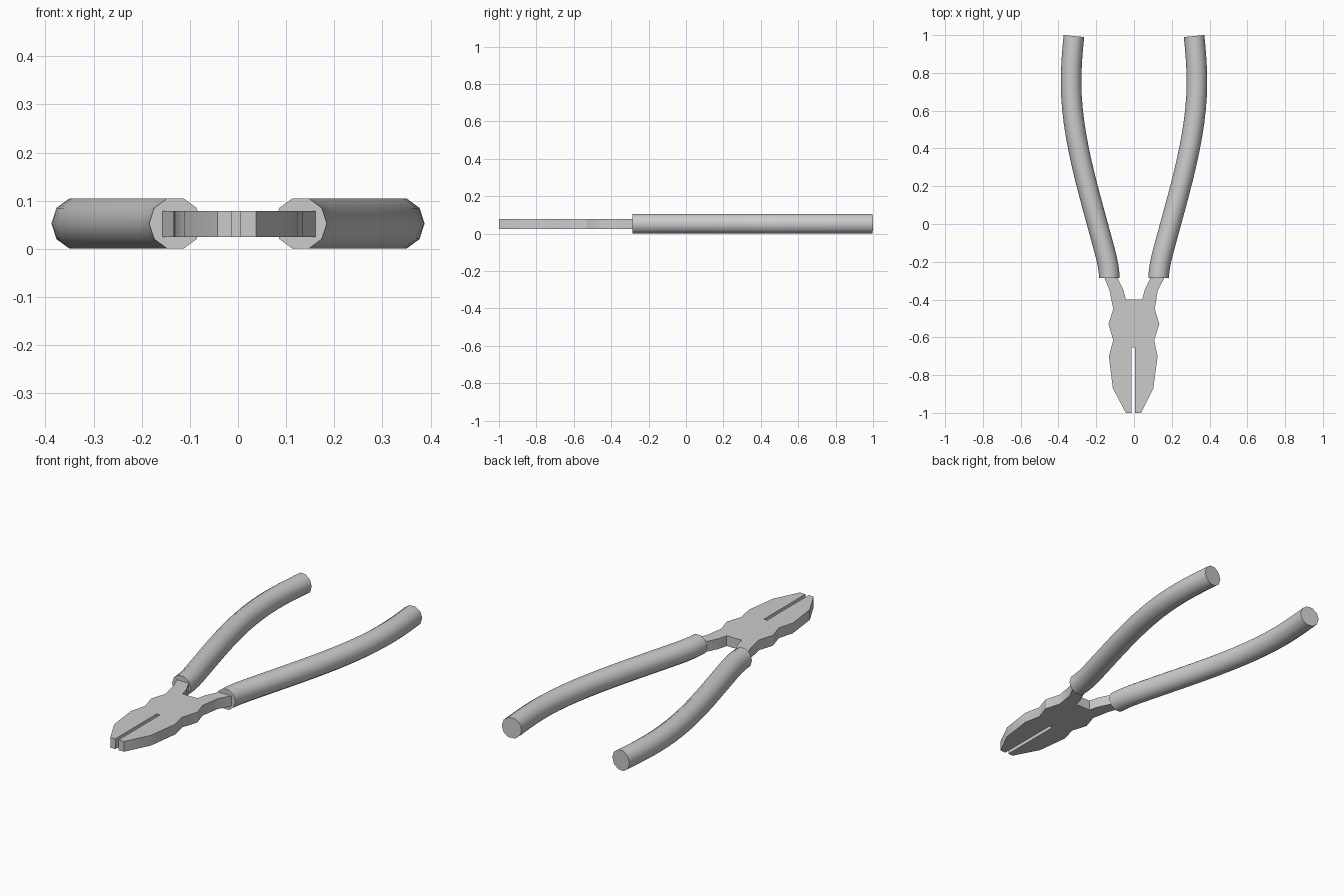
import bpy, bmesh, math
from mathutils import Vector
from mathutils.geometry import interpolate_bezier

if "Cube" in bpy.data.objects:
    bpy.data.objects.remove(bpy.data.objects["Cube"])


def finish(bm, name, angle):
    bmesh.ops.recalc_face_normals(bm, faces=bm.faces)
    mesh = bpy.data.meshes.new(name)
    bm.to_mesh(mesh)
    bm.free()
    ob = bpy.data.objects.new(name, mesh)
    bpy.context.collection.objects.link(ob)
    bpy.ops.object.select_all(action='DESELECT')
    ob.select_set(True)
    bpy.context.view_layer.objects.active = ob
    bpy.ops.object.shade_smooth_by_angle(angle=math.radians(angle))
    return ob


# Steel head: one flat outline with jaw slot and two arms, extruded upwards
right = [(0.005, -0.655), (0.005, -1), (0.037, -1), (0.102, -0.87), (0.125, -0.70),
         (0.107, -0.615), (0.134, -0.53), (0.110, -0.45), (0.126, -0.35),
         (0.169, -0.27), (0.095, -0.27), (0.056, -0.35), (0.043, -0.40)]
left = [(-0.043, -0.40), (-0.056, -0.35), (-0.095, -0.27), (-0.163, -0.27),
        (-0.130, -0.35), (-0.110, -0.45), (-0.135, -0.53), (-0.110, -0.615),
        (-0.133, -0.70), (-0.112, -0.87), (-0.043, -1), (-0.014, -1), (-0.014, -0.655)]
bm = bmesh.new()
base = bm.faces.new([bm.verts.new((x, y, 0.024)) for x, y in right + left])
ext = bmesh.ops.extrude_face_region(bm, geom=[base], use_keep_orig=True)
top = [g for g in ext['geom'] if isinstance(g, bmesh.types.BMVert)]
bmesh.ops.translate(bm, vec=(0, 0, 0.054), verts=top)
finish(bm, "jaw_head", 30)

# Handle grips: ten-sided tubes swept along a Bezier path
SIDES, RADIUS, HEIGHT = 10, 0.0545, 0.0525
segments = [
    ((0.130, -0.285), (0.133, -0.22), (0.150, -0.16), (0.168, -0.095)),
    ((0.168, -0.095), (0.243, 0.185), (0.333, 0.47), (0.333, 0.75)),
    ((0.333, 0.75), (0.333, 0.83), (0.326, 0.92), (0.318, 0.995)),
]
path = []
for seg, steps in zip(segments, (6, 12, 6)):
    pts = interpolate_bezier(*[Vector((x, y, 0)) for x, y in seg], steps + 1)
    path += pts if not path else pts[1:]


def make_grip(name, side):
    bm = bmesh.new()
    rings = []
    for i, p in enumerate(path):
        t = (path[min(i + 1, len(path) - 1)] - path[max(i - 1, 0)]).normalized()
        if i == 0:
            t = Vector((0, 1, 0))
        across = Vector((t.y, -t.x, 0))
        ring = []
        for k in range(SIDES):
            a = 2 * math.pi * k / SIDES
            v = p + across * (RADIUS * math.cos(a))
            ring.append(bm.verts.new((side * v.x, v.y, HEIGHT + RADIUS * math.sin(a) * 1.01)))
        rings.append(ring)
    for a, b in zip(rings, rings[1:]):
        for k in range(SIDES):
            n = (k + 1) % SIDES
            bm.faces.new((a[k], a[n], b[n], b[k]))
    bm.faces.new(rings[0])
    bm.faces.new(rings[-1])
    return finish(bm, name, 40)


make_grip("right_grip", 1)
make_grip("left_grip", -1)
